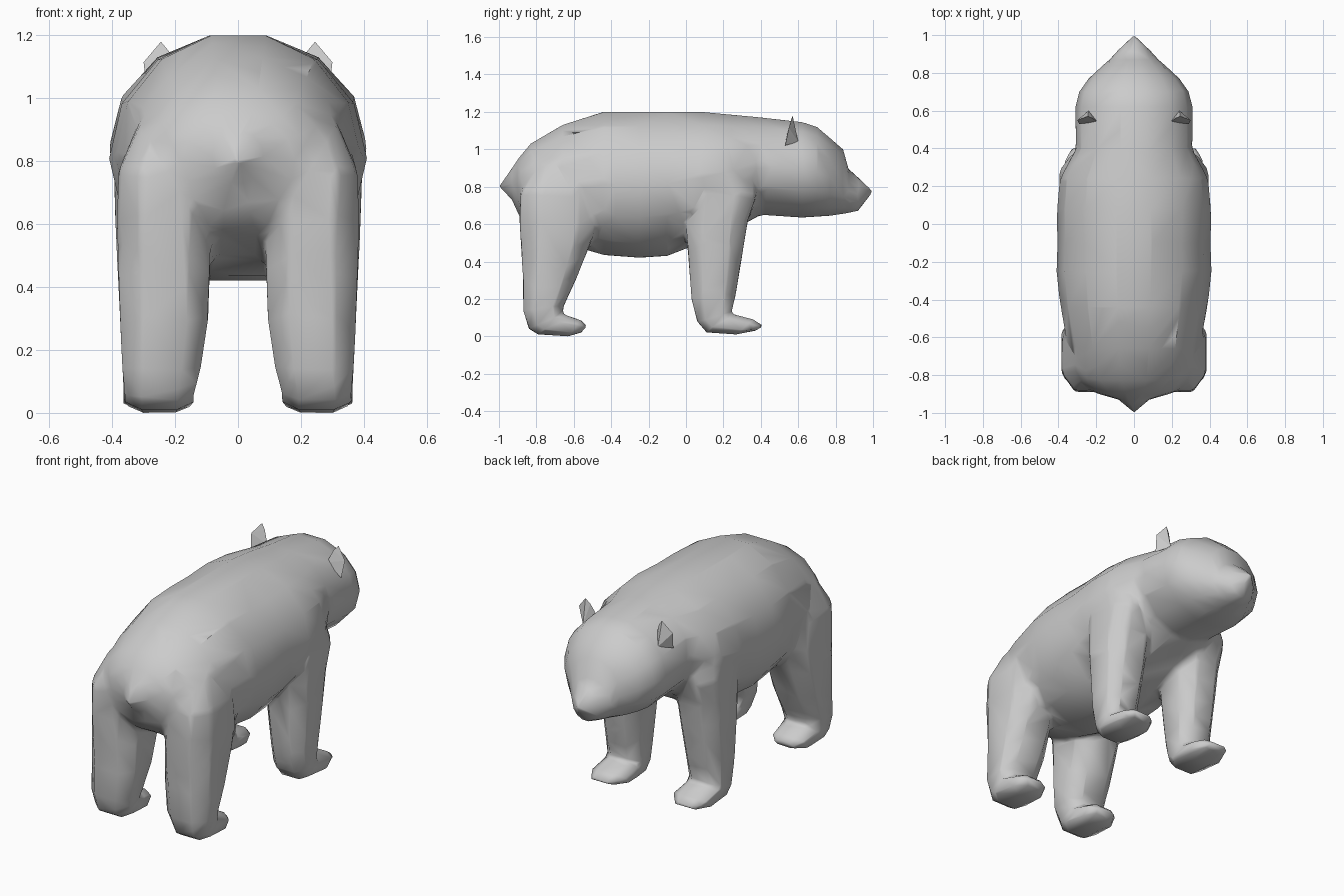
import bpy, bmesh, math
from mathutils import Vector

if "Cube" in bpy.data.objects:
    bpy.data.objects.remove(bpy.data.objects["Cube"])

fur = bpy.data.materials.new("grey_fur")
fur.diffuse_color = (0.6, 0.6, 0.6, 1)
fur.use_nodes = True
fur.node_tree.nodes["Principled BSDF"].inputs["Base Color"].default_value = fur.diffuse_color


def add_object(name, me, smooth=True):
    if not me.materials:
        me.materials.append(fur)
    for p in me.polygons:
        p.use_smooth = smooth
    ob = bpy.data.objects.new(name, me)
    bpy.context.collection.objects.link(ob)
    return ob


def to_mesh(name, bm):
    bmesh.ops.recalc_face_normals(bm, faces=bm.faces)
    me = bpy.data.meshes.new(name)
    bm.to_mesh(me)
    bm.free()
    return me


def baked(ob):
    """Mesh of an object with its modifiers applied; the object is removed."""
    me = bpy.data.meshes.new_from_object(
        ob.evaluated_get(bpy.context.evaluated_depsgraph_get()))
    bpy.data.objects.remove(ob)
    return me


def loft(bm, rings, n, side=1, power=1.0):
    """Skin rounded rings: (y, z) of one edge, (y, z) of the other, centre x, half width."""
    angles = [2 * math.pi * (i + 0.5) / n for i in range(n)]
    bend = lambda v: math.copysign(abs(v) ** power, v) if abs(v) > 1e-6 else 0
    cs = [bend(math.cos(t)) for t in angles]
    sn = [bend(math.sin(t)) for t in angles]
    loops = []
    for ya, za, yb, zb, xc, hw in rings:
        a, b = Vector((0, ya, za)), Vector((0, yb, zb))
        loop = []
        for c, s in zip(cs, sn):
            p = (a + b) / 2 + (b - a) / 2 * c / max(cs)
            p.x = side * (xc + hw * s / max(sn))
            loop.append(bm.verts.new(p))
        loops.append(loop)
    for l0, l1 in zip(loops, loops[1:]):
        for i in range(n):
            j = (i + 1) % n
            bm.faces.new((l0[i], l0[j], l1[j], l1[i]))
    bm.faces.new(loops[0])
    bm.faces.new(loops[-1])


# Torso, neck, head and snout: y, bottom z, top z, half width
torso = [
    (-1.00, 0.800, 0.800, 0.000), (-0.93, 0.73, 0.90, 0.08),
    (-0.89, 0.64, 0.96, 0.22), (-0.83, 0.58, 1.03, 0.29),
    (-0.66, 0.50, 1.13, 0.35), (-0.44, 0.435, 1.20, 0.39),
    (-0.25, 0.42, 1.20, 0.41), (-0.10, 0.43, 1.20, 0.405),
    (0.08, 0.50, 1.20, 0.41), (0.24, 0.56, 1.185, 0.395),
    (0.40, 0.65, 1.17, 0.31), (0.62, 0.635, 1.145, 0.31),
    (0.70, 0.64, 1.12, 0.29), (0.77, 0.645, 1.06, 0.24),
    (0.84, 0.655, 1.00, 0.165), (0.87, 0.66, 0.89, 0.13),
    (0.92, 0.67, 0.85, 0.085), (1.00, 0.775, 0.775, 0.0),
]

# Legs: back edge y, z; front edge y, z; centre x; half width
front_leg = [
    (0.06, 0.94, 0.30, 0.92, 0.28, 0.08), (0.01, 0.78, 0.38, 0.76, 0.25, 0.145),
    (0.00, 0.60, 0.33, 0.62, 0.25, 0.14), (0.015, 0.40, 0.295, 0.40, 0.255, 0.125),
    (0.03, 0.20, 0.265, 0.22, 0.26, 0.11), (0.06, 0.08, 0.24, 0.12, 0.26, 0.105),
    (0.11, 0.02, 0.26, 0.115, 0.26, 0.105), (0.27, 0.01, 0.36, 0.09, 0.26, 0.105),
    (0.37, 0.03, 0.415, 0.055, 0.27, 0.06),
]
hind_leg = [
    (-0.78, 0.93, -0.60, 0.93, 0.24, 0.07), (-0.885, 0.77, -0.50, 0.77, 0.24, 0.14),
    (-0.89, 0.62, -0.47, 0.60, 0.235, 0.15), (-0.88, 0.45, -0.53, 0.45, 0.235, 0.145),
    (-0.87, 0.30, -0.59, 0.30, 0.235, 0.14), (-0.87, 0.14, -0.655, 0.16, 0.243, 0.125),
    (-0.84, 0.04, -0.66, 0.12, 0.25, 0.11), (-0.79, 0.01, -0.64, 0.112, 0.25, 0.11),
    (-0.63, 0.00, -0.56, 0.085, 0.25, 0.10), (-0.56, 0.02, -0.53, 0.055, 0.25, 0.06),
]

# Ears: small pointed wedges sunk into the head
ear = [(0.19, 0.54, 1.08), (0.29, 0.53, 1.02), (0.24, 0.60, 1.04),
       (0.245, 0.57, 1.18), (0.30, 0.55, 1.115), (0.22, 0.56, 1.15)]

body = bmesh.new()
loft(body, [(y, zb, y, zt, 0, w) for y, zb, zt, w in torso], 14)
for side, label in ((1, "right"), (-1, "left")):
    loft(body, front_leg, 8, side, 0.75)
    loft(body, hind_leg, 8, side, 0.75)
    bm = bmesh.new()
    for x, y, z in ear:
        bm.verts.new((side * x, y, z))
    bmesh.ops.convex_hull(bm, input=bm.verts)
    add_object("ear_" + label, to_mesh("ear", bm), False)
bmesh.ops.remove_doubles(body, verts=body.verts, dist=0.002)

# Fuse torso and legs into one skin
fused = add_object("body", to_mesh("body", body))
mod = fused.modifiers.new("fuse", 'REMESH')
mod.mode = 'VOXEL'
mod.voxel_size = 0.012
mesh = baked(fused)

# Soften only the shoulders, hips and crotch
bm = bmesh.new()
bm.from_mesh(mesh)
joins = [v for v in bm.verts if 0.5 < v.co.z < 0.98
         and (-0.9 < v.co.y < -0.4 or 0.03 < v.co.y < 0.44)]
for _ in range(12):
    bmesh.ops.smooth_vert(bm, verts=joins, factor=0.5,
                          use_axis_x=True, use_axis_y=True, use_axis_z=True)
skin = add_object("body_and_legs", to_mesh("body_and_legs", bm))

# Bring the skin back to broad low-poly facets
mod = skin.modifiers.new("simplify", 'DECIMATE')
mod.ratio = 1800 / max(1, 2 * len(skin.data.polygons))
mesh = baked(skin)
add_object("body_and_legs", mesh)
